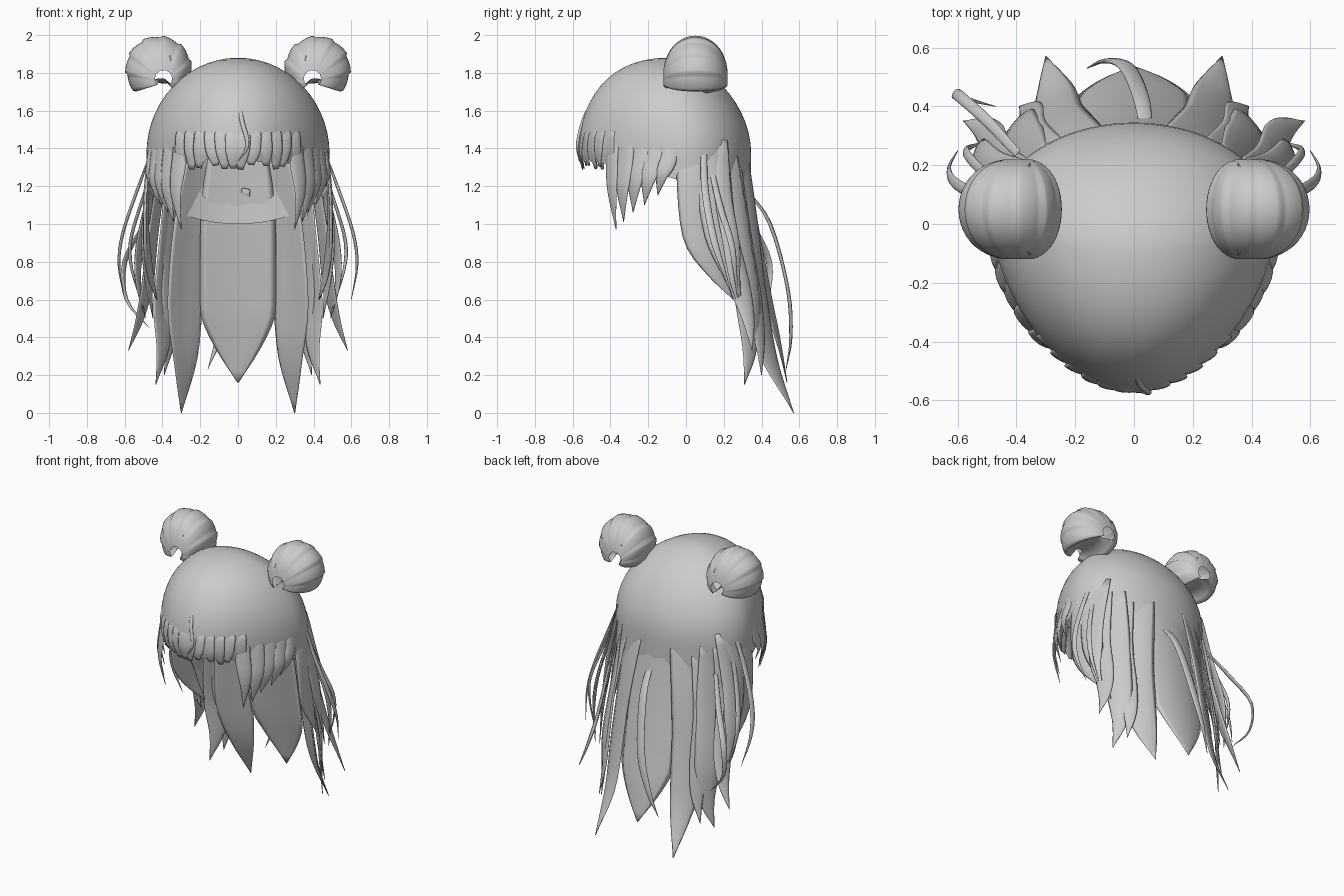
import bpy, bmesh, math, random
from mathutils import Vector, Matrix

if "Cube" in bpy.data.objects:
    bpy.data.objects.remove(bpy.data.objects["Cube"])

random.seed(4)


def finish(name, bm):
    bmesh.ops.recalc_face_normals(bm, faces=bm.faces)
    me = bpy.data.meshes.new(name)
    bm.to_mesh(me)
    bm.free()
    ob = bpy.data.objects.new(name, me)
    bpy.context.collection.objects.link(ob)
    for p in me.polygons:
        p.use_smooth = True
    return ob


def spline(pts, t):
    """Catmull-Rom through pts, t in 0..1"""
    n = len(pts) - 1
    i = min(int(t * n), n - 1)
    u = t * n - i
    b, c = pts[i], pts[i + 1]
    a = pts[i - 1] if i else b * 2 - c
    d = pts[i + 2] if i + 2 <= n else c * 2 - b
    return 0.5 * (2 * b + (c - a) * u + (2 * a - 5 * b + 4 * c - d) * u * u + (3 * b - a - 3 * c + d) * u ** 3)


def strand(bm, path, width, thick=0.02, root=0.75, tip=0.0, full=0.5, bend=1.2, steps=16, mirror=1, sink=.03):
    """Flattened tapering lock facing away from the head axis, its root sunk into the cap"""
    pts = [Vector((x * mirror, y, z)) for x, y, z in path]
    rings = []
    for k in range(steps + 1):
        t = k / steps
        p = spline(pts, t)
        tan = (spline(pts, min(1, t + .02)) - spline(pts, max(0, t - .02))).normalized()
        out = Vector((p.x, p.y, 0.001)).normalized()
        side = tan.cross(out).normalized()
        nor = side.cross(tan).normalized()
        if nor.dot(out) < 0:
            nor = -nor
        p = p - nor * sink * max(0, 1 - t / .4) ** 2
        if t < .3:
            w = root + (1 - root) * math.sin(t / .3 * math.pi / 2)
        elif t < full:
            w = 1
        else:
            w = tip + (1 - tip) * (1 - ((t - full) / (1 - full)) ** 1.4)
        w = max(w, .02) * width
        th = thick * min(1, w / width + .15) * min(1, .3 + 3 * t)
        ring = []
        for j in range(10):
            a = j * math.tau / 10
            u = w * math.cos(a)
            ring.append(bm.verts.new(p + side * u + nor * (th * math.sin(a) - bend * u * u)))
        rings.append(ring)
    for r, s in zip(rings, rings[1:]):
        for j in range(10):
            bm.faces.new((r[j], r[(j + 1) % 10], s[(j + 1) % 10], s[j]))
    bm.faces.new(rings[0])
    bm.faces.new(rings[-1])


def cap_point(a, z):
    """Head surface at azimuth a (0 = front) and height z"""
    h = max(0, (z - 1.37) / .51)
    s = math.sqrt(max(0, 1 - h * h))
    c = math.cos(a)
    taper = 1 - .17 * max(0, c) ** 1.3 * (1 - h)
    if z < 1.37:
        s -= .5 * (1.37 - z) * max(0, c)
    return Vector((.485 * s * taper * math.sin(a), -.1 * h * h - (.57 if c > 0 else .345) * s * c, z))


# Cap: egg-shaped dome, ragged edge over the face and long at the nape
bm = bmesh.new()
N, M = 96, 22
grid = []
for i in range(N):
    a = i * math.tau / N
    b = (1 - math.cos(a)) / 2
    low = 1.33 - .33 * b ** 1.6 + (.03 * (i % 3 == 0) if math.cos(a) > .6 else 0)
    col = []
    for j in range(1, M + 1):
        if j <= 14:
            z = 1.37 + .51 * math.cos(j / 14 * math.pi / 2)
        else:
            z = 1.37 + (low - 1.37) * (j - 14) / (M - 14)
        col.append(bm.verts.new(cap_point(a, z)))
    grid.append(col)
top = bm.verts.new((0, -.1, 1.88))
for i in range(N):
    p, q = grid[i], grid[(i + 1) % N]
    bm.faces.new((top, p[0], q[0]))
    for j in range(M - 1):
        bm.faces.new((p[j], p[j + 1], q[j + 1], q[j]))
finish("hair_cap", bm)

# Fringe: blunt locks across the forehead
bm = bmesh.new()
for i in range(12):
    a = math.radians(-44 + 8 * i)
    lean = random.uniform(-.06, .06)
    tip_z = 1.295 + random.uniform(-.01, .02)
    path = [cap_point(a + lean * f, z) for f, z in ((0, 1.52), (0, 1.46), (.4, 1.38), (1, tip_z))]
    strand(bm, path, .04, .005, root=.6, tip=.4, full=.6, bend=1.5, steps=10, sink=.02)
strand(bm, [(0, -.475, 1.69), (.02, -.545, 1.55), (.05, -.575, 1.42), (.0, -.565, 1.33)],
       .012, .008, root=.1, sink=0)
finish("fringe", bm)

# Locks in front of the ears
bm = bmesh.new()
for m in (-1, 1):
    for ang, tip, w in ((46, (.30, -.37, .97), .05), (55, (.34, -.33, 1.01), .06),
                        (64, (.37, -.28, 1.06), .06), (73, (.41, -.22, 1.1), .055),
                        (81, (.43, -.15, 1.15), .045)):
        a = math.radians(ang)
        q = cap_point(a, 1.36)
        r = (q + Vector(tip)) / 2 + Vector((.025, -.01, 0))
        strand(bm, [cap_point(a, 1.52), q, r, tip], w, .009, root=.6, full=.45, steps=12, mirror=m)
finish("front_side_locks", bm)

# Long hair falling down the back
bm = bmesh.new()
strand(bm, [(0, .345, 1.4), (0, .37, 1.05), (0, .44, .65), (0, .49, .4), (0, .535, .16)],
       .2, .012, bend=.9, full=.6)
back = [
    ([(.2, .31, 1.4), (.26, .325, 1.0), (.29, .37, .6), (.28, .45, .28), (.3, .57, 0)], .12, .012),
    ([(.36, .23, 1.4), (.37, .27, 1.0), (.4, .33, .6), (.40, .34, .35), (.435, .31, .15)], .085, .012),
    ([(.41, .19, 1.4), (.45, .21, 1.0), (.48, .28, .7), (.52, .33, .5), (.58, .35, .33)], .065, .012),
    ([(.3, .27, 1.35), (.35, .3, .95), (.36, .35, .65), (.36, .39, .4), (.39, .4, .2)], .07, .01),
]
for m in (-1, 1):
    for path, w, th in back:
        strand(bm, path, w, th, mirror=m)
finish("back_hair", bm)

# Hair behind the ears, sweeping backwards
bm = bmesh.new()
sides = [
    ([(.45, .03, 1.55), (.485, .03, 1.25), (.49, .06, .95), (.47, .15, .76), (.43, .25, .6)], .08, .012),
    ([(.44, .12, 1.5), (.475, .13, 1.2), (.49, .17, .95), (.48, .23, .75), (.45, .31, .5)], .075, .012),
    ([(.42, .2, 1.45), (.47, .2, 1.15), (.52, .24, .9), (.53, .26, .7), (.49, .3, .5)], .05, .01),
]
for m in (-1, 1):
    for path, w, th in sides:
        strand(bm, path, w, th, mirror=m)
finish("rear_side_hair", bm)

# Thin loose wisps
bm = bmesh.new()
for m in (-1, 1):
    strand(bm, [(.46, .1, 1.45), (.53, .1, 1.2), (.61, .14, .95), (.63, .19, .78), (.6, .25, .6)],
           .02, .008, mirror=m)
    strand(bm, [(.46, .13, 1.35), (.52, .18, 1.1), (.57, .24, .9), (.56, .26, .75), (.5, .28, .55)],
           .018, .008, mirror=m)
strand(bm, [(-.42, .25, 1.2), (-.5, .35, 1.0), (-.6, .44, .8), (-.59, .43, .6), (-.47, .4, .45)], .02, .008)
strand(bm, [(.05, .34, 1.2), (.02, .45, 1.0), (-.03, .54, .65), (-.1, .555, .4), (-.16, .53, .23)], .03, .01)
finish("loose_wisps", bm)

# Buns: overlapping bands fanned between front and back ends, hollow at the lower outer side
BANDS, PER, LAT = 8, 7, 20
for m, side in ((-1, "left"), (1, "right")):
    bm = bmesh.new()
    centre = Vector((.42 * m, .05, 1.82))
    sweep = BANDS * PER
    cols = []
    for i in range(sweep + 1):
        f = math.radians(230 - 275 * i / sweep)      # inner underside, over the top, to the outer rim
        lift = .012 * (i % PER) / PER                # each band overlaps the next
        col = []
        for j in range(LAT + 1):
            g = math.pi * (.06 + .88 * j / LAT)
            s = math.sin(g) ** .8
            r = (.168 + lift) * s
            drop = .07 * (1 - s)                     # ends gather low and towards the head
            col.append(bm.verts.new(centre + Vector((m * (r * math.cos(f) - drop * .5),
                                                     -.173 * math.cos(g), r * math.sin(f) - drop))))
        cols.append(col)
    # rim turns inward to a hollow
    for shrink in (.85, .6):
        cols.append([bm.verts.new(centre + (v.co - centre) * shrink) for v in cols[sweep]])
    for shrink in (.6, .85):
        cols.append([bm.verts.new(centre + (v.co - centre) * shrink) for v in cols[0]])
    cols.append(cols[0])
    for p, q in zip(cols, cols[1:]):
        for j in range(LAT):
            bm.faces.new((p[j], p[j + 1], q[j + 1], q[j]))
    finish(side + "_bun", bm)

    # Loose loop of hair over the bun
    cu = bpy.data.curves.new(side + "_bun_loop", 'CURVE')
    cu.dimensions = '3D'
    cu.bevel_depth = .007
    sp = cu.splines.new('POLY')
    sp.points.add(15)
    for i, pt in enumerate(sp.points):
        a = math.radians(20 + 140 * i / 15)
        v = centre + Vector((m * (-.08 + .04 * math.sin(a)), -.165 * math.cos(a), .165 * math.sin(a) ** .9 - .02))
        pt.co = (*v, 1)
        pt.radius = .3 + .7 * math.sin(math.pi * i / 15)
    bpy.context.collection.objects.link(bpy.data.objects.new(side + "_bun_loop", cu))
